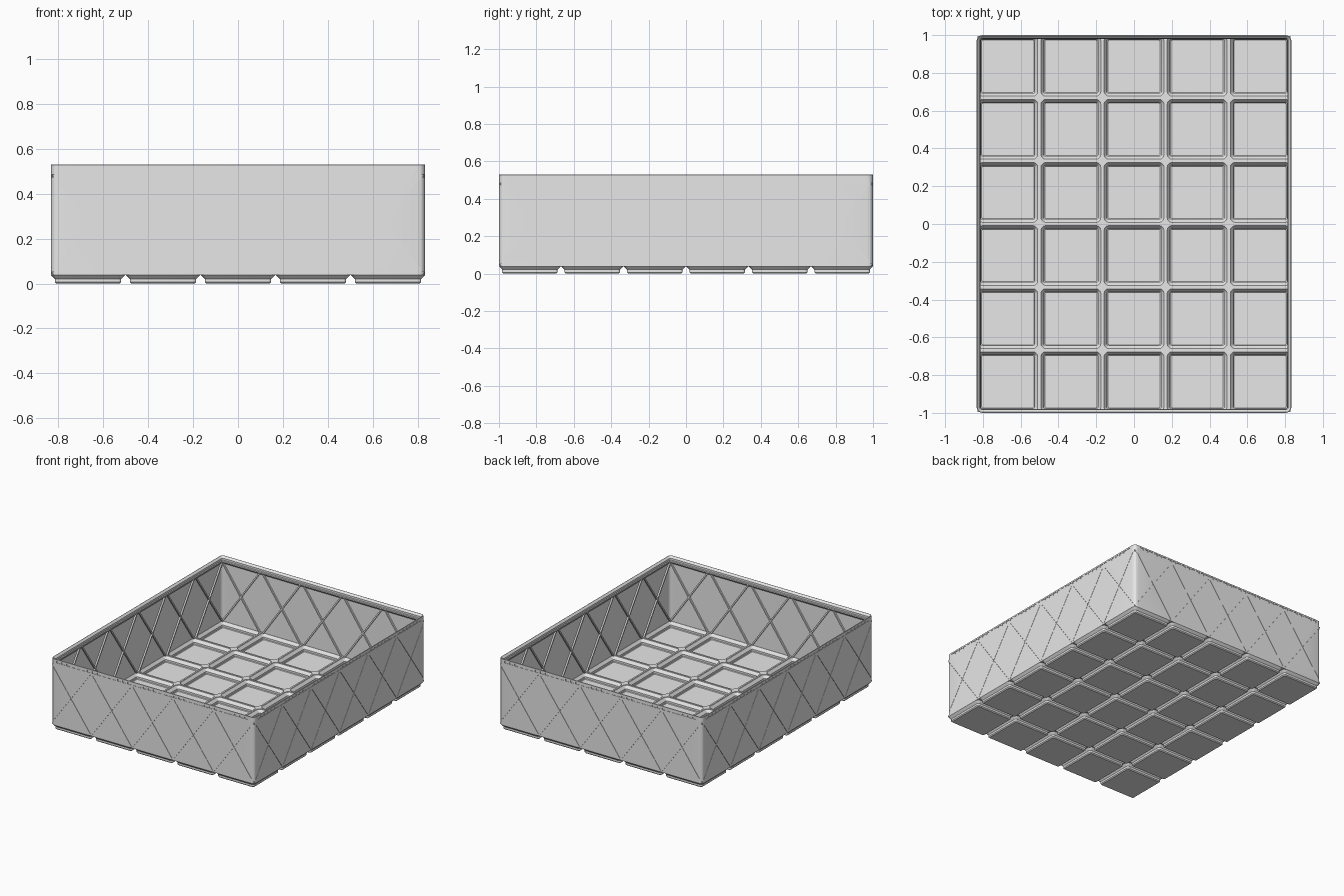
import bpy, bmesh, math
from mathutils import Matrix, Vector

if "Cube" in bpy.data.objects:
    bpy.data.objects.remove(bpy.data.objects["Cube"])

NX, NY, PITCH = 5, 6, 0.334
HX, HY, TOP, BASE = 0.833, 1.0, 0.53, 0.038
RADIUS = 0.03

grey = bpy.data.materials.new("light_grey")
grey.diffuse_color = (0.8, 0.8, 0.8, 1)
grey.use_nodes = True
grey.node_tree.nodes["Principled BSDF"].inputs["Base Color"].default_value = grey.diffuse_color


def finish(name, bm):
    bmesh.ops.recalc_face_normals(bm, faces=bm.faces)
    me = bpy.data.meshes.new(name)
    bm.to_mesh(me)
    bm.free()
    ob = bpy.data.objects.new(name, me)
    bpy.context.collection.objects.link(ob)
    me.materials.append(grey)
    return ob


def smooth(ob):
    bpy.ops.object.select_all(action='DESELECT')
    ob.select_set(True)
    bpy.context.view_layer.objects.active = ob
    bpy.ops.object.shade_smooth_by_angle(angle=math.radians(30))


def ring(bm, cx, cy, hx, hy, r, z, n=6):
    """Rounded rectangle of vertices."""
    vs = []
    for k, (sx, sy) in enumerate([(1, 1), (-1, 1), (-1, -1), (1, -1)]):
        for i in range(n + 1):
            a = math.pi / 2 * (k + i / n)
            vs.append(bm.verts.new((cx + sx * (hx - r) + r * math.cos(a),
                                    cy + sy * (hy - r) + r * math.sin(a), z)))
    return vs


def bridge(bm, a, b):
    for i in range(len(a)):
        j = (i + 1) % len(a)
        bm.faces.new((a[i], a[j], b[j], b[i]))


def prism(bm, mat, pts, y0, y1):
    """Extrude an x-z outline from y0 to y1, then place it with mat."""
    a = [bm.verts.new(mat @ Vector((x, y0, z))) for x, z in pts]
    b = [bm.verts.new(mat @ Vector((x, y1, z))) for x, z in pts]
    bm.faces.new(a)
    bm.faces.new(b[::-1])
    bridge(bm, a, b)


def sides():
    """Yield turn, cell count, wall distance and half length of each wall."""
    for k in range(4):
        n, dist, half = (NX, HY, HX) if k % 2 == 0 else (NY, HX, HY)
        yield Matrix.Rotation(k * math.pi / 2, 4, 'Z'), n, dist, half


def diagonal(x0, x1, z0, z1, w):
    return [(x0 - w, z0), (x0 + w, z0), (x1 + w, z1), (x1 - w, z1)]


# Feet: stepped hollow cups, one for each grid cell
bm = bmesh.new()
outer = [(0.1415, 0), (0.148, 0.0065), (0.148, 0.021), (0.165, BASE)]
inner = [(0.165, 0.044), (0.158, 0.044), (0.1425, 0.024), (0.1425, 0.010), (0.1385, 0.006)]
for ix in range(NX):
    for iy in range(NY):
        cx, cy = (ix - (NX - 1) / 2) * PITCH, (iy - (NY - 1) / 2) * PITCH
        loops = [ring(bm, cx, cy, h, h, max(0.008, RADIUS - 0.165 + h), z) for h, z in outer + inner]
        for a, b in zip(loops, loops[1:]):
            bridge(bm, a, b)
        bm.faces.new(loops[0])
        bm.faces.new(loops[-1])
smooth(finish("feet", bm))

# Floor ridges between the cells, with a diamond node at each crossing
bm = bmesh.new()
I4, TURN = Matrix.Identity(4), Matrix.Rotation(math.pi / 2, 4, 'Z')
xs = [(i - NX / 2) * PITCH for i in range(1, NX)]
ys = [(i - NY / 2) * PITCH for i in range(1, NY)]
profile = [(-0.005, BASE), (0.005, BASE), (0.006, 0.047), (-0.006, 0.047)]
for x in xs:
    prism(bm, I4, [(x + px, z) for px, z in profile], -HY + 0.003, HY - 0.003)
for y in ys:
    prism(bm, TURN, [(y + px, z) for px, z in profile], -HX + 0.003, HX - 0.003)
for x in xs:
    for y in ys:
        bmesh.ops.create_cone(bm, cap_ends=True, segments=4, radius1=0.034, radius2=0.034,
                              depth=0.009, matrix=Matrix.Translation((x, y, 0.043)))
finish("floor_ridges", bm)

# Wall with stacking lip, swept from one closed cross-section
bm = bmesh.new()
section = [(0, BASE), (0, TOP - 0.002), (0.002, TOP), (0.004, TOP), (0.017, 0.516),
           (0.017, 0.502), (0.021, 0.497), (0.021, 0.488), (0.006, 0.472), (0.006, BASE)]
loops = [ring(bm, 0, 0, HX - d, HY - d, RADIUS - d, z) for d, z in section]
for a, b in zip(loops, loops[1:] + loops[:1]):
    bridge(bm, a, b)
wall = finish("wall", bm)

# Cutters: thin diagonal slits each way, and small pockets under the rim
cutters = []
for way in (1, -1):
    bm = bmesh.new()
    for mat, n, dist, half in sides():
        for i in range(n):
            c = (i - (n - 1) / 2) * PITCH
            s = PITCH / 2 - 0.008
            prism(bm, mat, diagonal(c - way * s, c + way * s, 0.05, 0.488, 0.0013),
                  -dist - 0.02, -dist + 0.003)
        if way == 1:
            count = round(2 * half / 0.0417) - 2
            for i in range(count):
                x = (i - (count - 1) / 2) * 0.0417
                prism(bm, mat, [(x - 0.016, 0.503), (x + 0.016, 0.503),
                                (x + 0.016, 0.517), (x - 0.016, 0.517)],
                      -dist - 0.02, -dist + 0.003)
    cutter = finish("slit_cutter", bm)
    cutter.hide_render = True
    cutters.append(cutter)
bpy.context.view_layer.objects.active = wall
for cutter in cutters:
    mod = wall.modifiers.new("slits", 'BOOLEAN')
    mod.operation, mod.solver, mod.object = 'DIFFERENCE', 'EXACT', cutter
    bpy.ops.object.modifier_apply(modifier=mod.name)
for cutter in cutters:
    bpy.data.objects.remove(cutter)
smooth(wall)

# Crossed bracing ribs on the inside of every wall
bm = bmesh.new()
for mat, n, dist, half in sides():
    for i in range(n):
        c = (i - (n - 1) / 2) * PITCH
        s = PITCH / 2 - 0.012
        for way in (1, -1):
            prism(bm, mat, diagonal(c - way * s, c + way * s, 0.042, 0.485, 0.006),
                  -dist + 0.005, -dist + 0.017)
finish("wall_ribs", bm)
